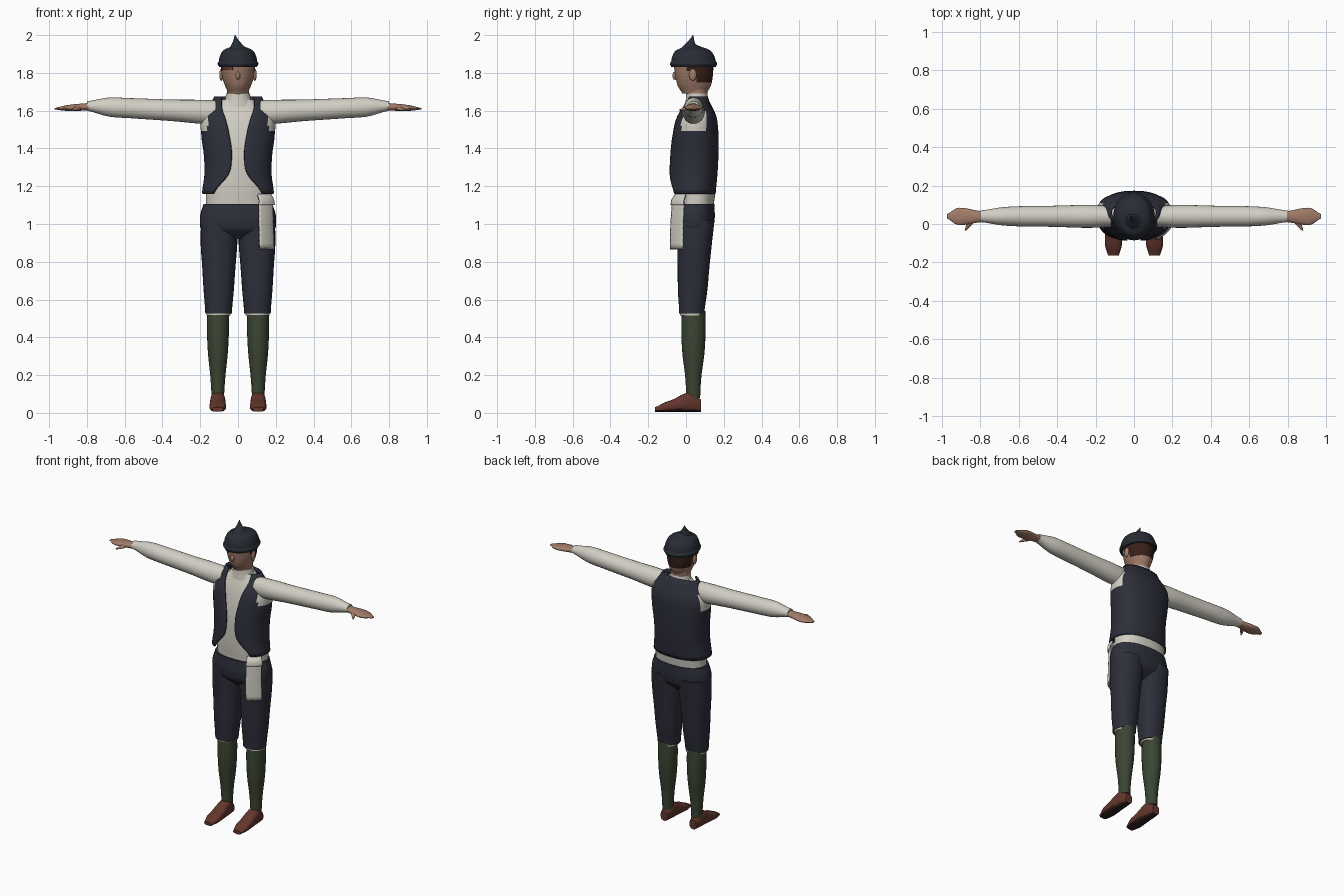
import bpy, bmesh
from math import sin, cos, asin, pi, radians, copysign
from mathutils import Vector, Matrix

if "Cube" in bpy.data.objects:
    bpy.data.objects.remove(bpy.data.objects["Cube"], do_unlink=True)


def material(name, red, green, blue):
    mat = bpy.data.materials.new(name)
    mat.use_nodes = True
    mat.diffuse_color = (red, green, blue, 1)
    shader = mat.node_tree.nodes["Principled BSDF"]
    shader.inputs["Base Color"].default_value = (red, green, blue, 1)
    shader.inputs["Roughness"].default_value = 0.8
    return mat


cloth = material("navy_cloth", .026, .028, .042)
felt = material("dark_felt", .021, .025, .035)
linen = material("cream_linen", .64, .62, .55)
skin = material("skin", .36, .2, .14)
hair = material("brown_hair", .04, .015, .01)
auburn = material("auburn_brow", .16, .045, .03)
wool = material("green_wool", .044, .06, .033)
leather = material("red_leather", .125, .037, .026)
dark_sole = material("dark_sole", .03, .014, .011)


def sample(values, place):
    """Smooth curve through evenly spaced values."""
    i = min(int(place), len(values) - 2)
    before, a, b, after = (values[max(0, min(k, len(values) - 1))] for k in range(i - 1, i + 3))
    f, rise = place - i, b - a
    slope_in, slope_out = (b - before) / 2, (after - a) / 2
    return a + f * (slope_in + f * (3 * rise - 2 * slope_in - slope_out
                                    + f * (slope_in + slope_out - 2 * rise)))


def rounded(value, power):
    return copysign(abs(value) ** (2 / power), value)


def finish_part(name, bm, mats, colour_rule=None):
    bmesh.ops.recalc_face_normals(bm, faces=bm.faces)
    for face in bm.faces:
        face.smooth = True
        if colour_rule:
            face.material_index = int(colour_rule(face.calc_center_median(), face.normal))
    mesh = bpy.data.meshes.new(name)
    bm.to_mesh(mesh)
    bm.free()
    mesh.set_sharp_from_angle(angle=radians(50))
    for mat in mats:
        mesh.materials.append(mat)
    part = bpy.data.objects.new(name, mesh)
    bpy.context.collection.objects.link(part)
    return part


def tube(name, start, end, widths, depths, *mats, axis="z", sides=32, power=2, lift=None,
         opening=None, closing=None, thickness=0, ragged=0, colour_rule=None, side=1):
    """Skin evenly spaced oval sections from start to end; opening and closing angles make it a sheet."""
    bm = bmesh.new()
    start, end = Vector(start), Vector(end)
    sheet = opening is not None
    last = len(widths) - 1
    steps = last * 4
    rows = []
    for k in range(steps + 1):
        place = k * last / steps
        centre = start.lerp(end, k / steps)
        if lift:
            centre.z = sample(lift, place)
        width, depth = sample(widths, place), sample(depths, place)
        first = sample(opening, place) if sheet else 0
        final = sample(closing, place) if sheet else 2 * pi
        row = []
        for i in range(sides + sheet):
            angle = first + (final - first) * i / sides
            u = width * rounded(sin(angle), power)
            v = -depth * rounded(cos(angle), power)
            w = ragged * (i % 2) if k == 0 else 0
            offset = {"z": (u, v, w), "x": (w, u, v), "y": (u, w, v)}[axis]
            point = centre + Vector(offset)
            point.x *= side
            row.append(bm.verts.new(point))
        rows.append(row)
    for low, high in zip(rows, rows[1:]):
        for i in range(sides):
            j = (i + 1) % len(low)
            bm.faces.new((low[i], low[j], high[j], high[i]))
    if not sheet:
        bm.faces.new(rows[0])
        bm.faces.new(rows[-1])
    part = finish_part(name, bm, mats, colour_rule)
    if thickness:
        shell = part.modifiers.new("thickness", "SOLIDIFY")
        shell.thickness = thickness
        shell.offset = 0


def ball(name, centre, radii, *mats, side=1):
    bm = bmesh.new()
    bmesh.ops.create_uvsphere(bm, u_segments=16, v_segments=10, radius=1)
    bm.transform(Matrix.LocRotScale(Vector(centre), None, Vector(radii)))
    bm.transform(Matrix.Diagonal((side, 1, 1, 1)))
    finish_part(name, bm, mats)


def pair(build, name, *args, **options):
    build("left_" + name, *args, side=1, **options)
    build("right_" + name, *args, side=-1, **options)


# Shirt body, collar and the open vest over it
tube("shirt", (0, .05, 1.08), (0, .06, 1.66),
     [.17, .17, .16, .165, .175, .17, .08], [.095, .105, .11, .11, .1, .08, .05],
     linen, power=2.3)
tube("collar", (0, .06, 1.62), (0, .057, 1.69), [.085, .07, .064], [.065, .06, .057], linen)


def armhole(centre, normal):
    return abs(centre.x) > .155 and 1.5 < centre.z < 1.62 and -.02 < centre.y < .1


vest_widths = [.185, .172, .175, .188, .187, .12]
front_gaps = [.13, .05, .033, .045, .07, .085]
edges = [asin((gap / width) ** 1.15) for gap, width in zip(front_gaps, vest_widths)]
tube("vest", (0, .033, 1.16), (0, .06, 1.672),
     vest_widths, [.118, .122, .122, .117, .1, .05],
     cloth, linen, sides=56, power=2.3, thickness=.012, colour_rule=armhole,
     opening=edges, closing=[2 * pi - edge for edge in edges])

# Sleeves, hands and thumbs
pair(tube, "sleeve", (.12, .04, 1.59), (.8, .04, 1.625),
     [.055, .06, .057, .054, .053, .047, .03], [.065, .062, .057, .055, .053, .05, .025],
     linen, axis="x", sides=24)
pair(tube, "hand", (.77, .038, 1.622), (.972, .04, 1.61),
     [.027, .032, .042, .043, .012], [.02, .019, .018, .013, .004],
     skin, axis="x", sides=20)
pair(tube, "thumb", (.835, .03, 1.618), (.878, -.035, 1.603),
     [.014, .017, .012, .004], [.01, .011, .008, .004],
     skin, axis="y", sides=12)

# Breeches with a pale band below each knee
tube("breeches_hips", (0, .04, .92), (0, .047, 1.105),
     [.11, .19, .202, .198, .183], [.05, .095, .107, .107, .104],
     cloth, power=2.3)
pair(tube, "breeches_leg", (.103, .03, .525), (.1, .05, 1.02),
     [.07, .08, .088, .097, .096], [.066, .078, .084, .092, .1],
     cloth, power=2.2)
pair(tube, "knee_band", (.104, .034, .515), (.104, .034, .53), [.063, .064], [.065, .066], linen)

# Stockings and shoes
pair(tube, "stocking", (.107, .038, .08), (.106, .04, .54),
     [.033, .04, .052, .058, .058], [.037, .043, .058, .064, .062],
     wool, sides=24)


def under_foot(centre, normal):
    return normal.z < -.55 and centre.z < .035


shoe_heights = [.032, .052, .046, .033, .024, .012]
pair(tube, "shoe", (.107, .08, 0), (.107, -.165, 0),
     [.025, .038, .041, .043, .043, .028], shoe_heights,
     leather, dark_sole, axis="y", sides=24, power=2.6, colour_rule=under_foot,
     lift=[height + .006 for height in shoe_heights])

# Hanging sash with a folded top and ragged hem
sash_edges = {"opening": [radians(34)] * 3, "closing": [radians(66)] * 3}
tube("sash_tail", (0, .045, .865), (0, .045, 1.12),
     [.205, .2, .198], [.15, .148, .138],
     linen, sides=10, thickness=.012, ragged=.012, **sash_edges)
tube("sash_fold", (0, .045, 1.1), (0, .045, 1.155),
     [.207, .203, .188], [.145, .14, .118],
     linen, sides=10, thickness=.014, **sash_edges)


# Head with cropped hair at the back
def cropped_hair(centre, normal):
    behind_ear = centre.y > .055 and centre.z > 1.75
    above_ear = centre.y > .005 and centre.z > 1.805
    return behind_ear or above_ear


tube("neck", (0, .06, 1.65), (0, .052, 1.75), [.058, .058, .06], [.055, .058, .06], skin)
tube("head", (0, .045, 1.69), (0, .04, 1.89),
     [.052, .068, .082, .089, .09, .075], [.065, .087, .097, .102, .104, .085],
     skin, hair, sides=48, colour_rule=cropped_hair)
ball("nose", (0, -.058, 1.785), (.012, .014, .022), skin)
pair(ball, "ear", (.089, .036, 1.79), (.01, .02, .032), skin)
tube("brow", (0, .04, 1.815), (0, .04, 1.832), [.092, .092], [.105, .106],
     auburn, sides=10, thickness=.004,
     opening=[radians(-68)] * 2, closing=[radians(-18)] * 2)

# Felt cap with a rolled edge and bent peak
cap_widths = [.1, .101, .094, .075, .015]
tube("cap", (0, .04, 1.835), (0, .037, 1.95), cap_widths,
     [width * 1.16 for width in cap_widths], felt, sides=40)
tube("cap_roll", (0, .04, 1.832), (0, .04, 1.865), [.1, .108, .1], [.118, .125, .117], felt, sides=40)
peak_radii = [.045, .034, .02, .01, .002]
tube("cap_peak", (0, .014, 1.925), (-.016, .038, 2), peak_radii, peak_radii, felt, sides=20)
